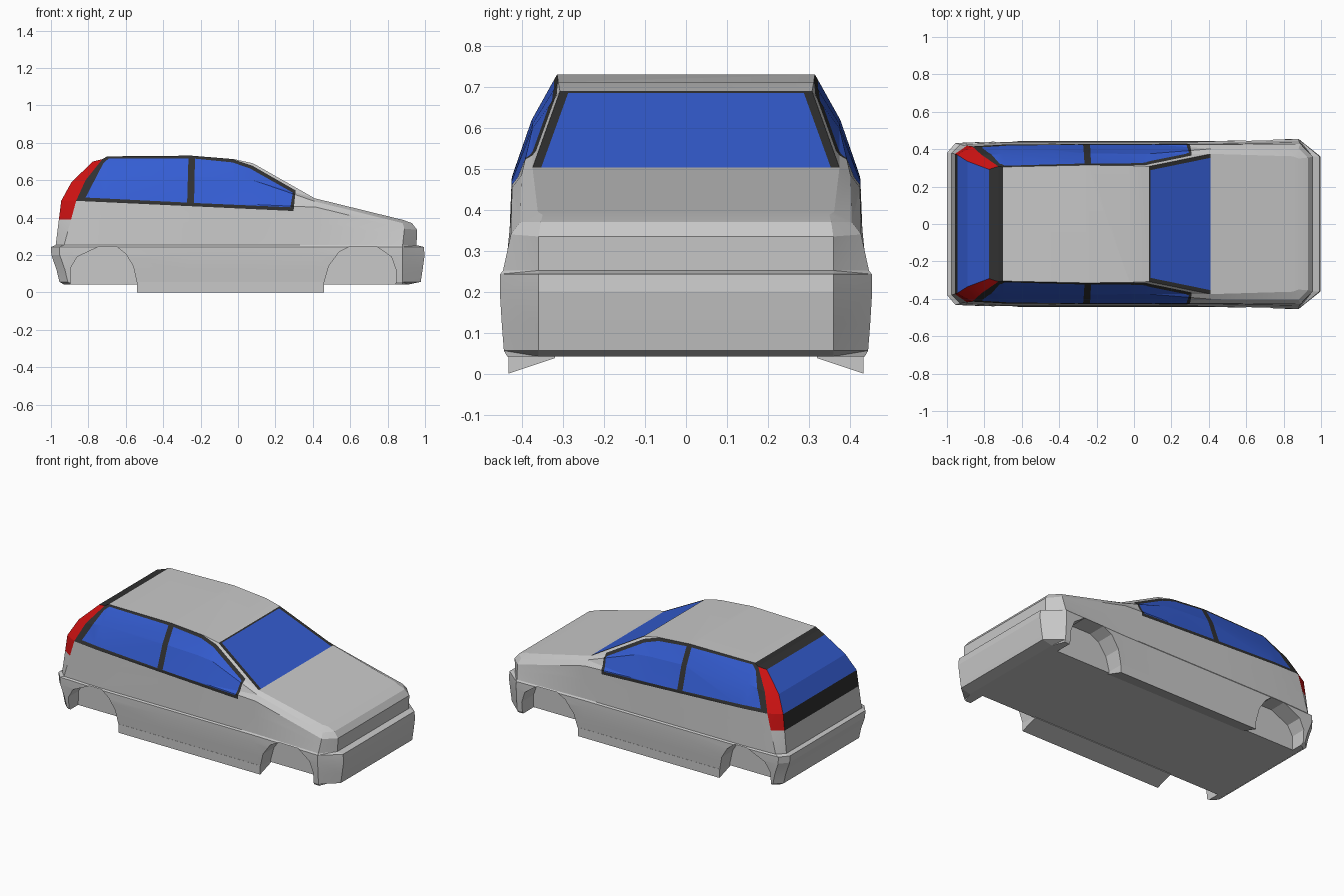
import bpy, bmesh
from mathutils import Vector

cube = bpy.data.objects.get("Cube")
if cube:
    bpy.data.objects.remove(cube)


def material(name, rgb):
    mat = bpy.data.materials.new(name)
    mat.use_nodes = True
    color = (*rgb, 1)
    mat.diffuse_color = color
    mat.node_tree.nodes["Principled BSDF"].inputs["Base Color"].default_value = color
    return mat


MATERIALS = [
    material("silver paint", (.58, .58, .58)),
    material("blue glass", (.035, .11, .65)),
    material("dark trim", (.03, .03, .03)),
    material("red lamp", (.62, .006, .006)),
]
PAINT, GLASS, TRIM, LAMP = range(4)


def make_object(name, bm, materials):
    bmesh.ops.recalc_face_normals(bm, faces=bm.faces[:])
    mesh = bpy.data.meshes.new(name)
    for mat in materials:
        mesh.materials.append(mat)
    bm.to_mesh(mesh)
    bm.free()
    obj = bpy.data.objects.new(name, mesh)
    bpy.context.collection.objects.link(obj)
    return obj


def prism(name, outline, offset):
    """Closed prism: outline points extruded along a vector."""
    bm = bmesh.new()
    face = bm.faces.new([bm.verts.new(p) for p in outline])
    moved = bmesh.ops.extrude_face_region(bm, geom=[face], use_keep_orig=True)
    verts = [g for g in moved["geom"] if isinstance(g, bmesh.types.BMVert)]
    bmesh.ops.translate(bm, verts=verts, vec=offset)
    return make_object(name, bm, [MATERIALS[PAINT]])


def level(z, front, rear, side):
    """Half outline of the lower body at one height, nose to tail."""
    middle = [(x, side, z) for x in (.42, .08, -.02, -.25, -.7)]
    return [(front, .36, z), (.88, side + .012, z), *middle,
            (rear + .045, side - .01, z), (rear, .38, z)]


def blend(a, b, t):
    return [tuple(Vector(p).lerp(Vector(q), t)) for p, q in zip(a, b)]


# Half outlines of the upper body, nose to tail
belt = [(.957, .36, .335), (.89, .428, .34), (.42, .425, .455), (.08, .426, .47),
        (-.02, .426, .47), (-.25, .426, .475), (-.7, .424, .485),
        (-.865, .415, .49), (-.945, .37, .49)]
window_middle = [(.93, .355, .37), (.88, .405, .37), (.415, .402, .485), (.08, .375, .6),
                 (-.02, .375, .61), (-.25, .377, .62), (-.7, .374, .62),
                 (-.815, .37, .6), (-.89, .335, .59)]
roof_rail = [(.88, .35, .388), (.85, .362, .395), (.41, .375, .503), (.08, .308, .69),
             (-.02, .312, .712), (-.25, .315, .731), (-.7, .305, .727),
             (-.725, .308, .712), (-.775, .292, .7)]

shoulder = level(.252, .955, -.975, .435)
rings = [level(.042, .91, -.93, .425), level(.056, .977, -.955, .433),
         level(.12, .987, -.97, .438), level(.2, .998, -.998, .443),
         level(.243, .993, -1, .442), shoulder,
         blend(shoulder, belt, .58), belt, window_middle, roof_rail]
LAMP_BASE = rings.index(belt) - 1

# Body shell lofted through the outlines
bm = bmesh.new()
count = len(belt)
last = 2 * count - 1
loops = []
for ring in rings:
    mirrored = [(x, -y, z) for x, y, z in reversed(ring)]
    loops.append([bm.verts.new(p) for p in ring + mirrored])
for k, (low, high) in enumerate(zip(loops, loops[1:])):
    for j in range(last + 1):
        n = (j + 1) % (last + 1)
        face = bm.faces.new((low[j], low[n], high[n], high[j]))
        if k >= LAMP_BASE and j in (count - 2, count):
            face.material_index = LAMP
        elif k >= LAMP_BASE and j == count - 1:
            face.material_index = TRIM if k == LAMP_BASE else GLASS

# Floor, hood, windshield and roof strips
for loop in (loops[0], loops[-1]):
    for j in range(count - 1):
        face = bm.faces.new((loop[j], loop[j + 1], loop[last - j - 1], loop[last - j]))
        if loop is loops[-1] and (j == 2 or j >= count - 3):
            face.material_index = TRIM
bmesh.ops.recalc_face_normals(bm, faces=bm.faces[:])
bmesh.ops.triangulate(bm, faces=bm.faces[:])


def paint_patch(outline, axis, index, allowed):
    """Cut a convex outline, projected along an axis, into the shell and colour it."""
    along = Vector((0, 1, 0)) if axis == 1 else Vector((0, 0, 1))
    points = [Vector((a, 0, b)) if axis == 1 else Vector((a, b, 0)) for a, b in outline]
    center = sum(points, Vector()) / len(points)
    planes = []
    for p, q in zip(points, points[1:] + points[:1]):
        normal = (q - p).cross(along).normalized()
        if normal.dot(center - p) < 0:
            normal.negate()
        planes.append((p, normal))
    for p, normal in planes:
        faces = [f for f in bm.faces if allowed(f)]
        edges = {e for f in faces for e in f.edges}
        verts = {v for f in faces for v in f.verts}
        bmesh.ops.bisect_plane(bm, geom=[*faces, *edges, *verts], dist=1e-5,
                               plane_co=p, plane_no=normal)
    for f in bm.faces:
        middle = f.calc_center_median()
        if allowed(f) and all(n.dot(middle - p) > 0 for p, n in planes):
            f.material_index = index


def on_side(f):
    c = f.calc_center_median()
    return abs(f.normal.y) > .35 and c.z > .38 and c.x < .5 and f.material_index != LAMP


def on_windshield(f):
    c = f.calc_center_median()
    return .08 < c.x < .41 and abs(c.y) < .38 and f.normal.z > .6 and f.material_index == TRIM


# Side window frames, side glass and windshield glass
paint_patch([(-.88, .49), (.297, .435), (.308, .545), (.075, .678), (-.03, .713),
             (-.25, .74), (-.74, .74)], 1, TRIM, on_side)
paint_patch([(-.815, .507), (-.272, .48), (-.265, .717), (-.69, .717), (-.72, .69)],
            1, GLASS, on_side)
paint_patch([(-.235, .478), (.28, .455), (.293, .533), (.065, .662), (-.03, .695),
             (-.23, .715)], 1, GLASS, on_side)
paint_patch([(.42, .356), (.088, .288), (.088, -.288), (.42, -.356)], 2, GLASS, on_windshield)
body = make_object("body_shell", bm, MATERIALS)

# Wheel wells
front_arch = [(.46, -.1), (.46, .05), (.485, .14), (.54, .215), (.6, .246), (.74, .246),
              (.82, .19), (.845, .12), (.84, -.1)]
rear_arch = [(-.54, -.1), (-.54, .05), (-.56, .14), (-.6, .205), (-.65, .246), (-.74, .246),
             (-.86, .19), (-.895, .13), (-.9, -.1)]
bpy.context.view_layer.objects.active = body
for arch in (front_arch, rear_arch):
    for side in (1, -1):
        cutter = prism("wheel_well_cutter", [(x, side * .33, z) for x, z in arch],
                       (0, side * .3, 0))
        cutter.hide_render = True
        cut = body.modifiers.new("wheel_well", "BOOLEAN")
        cut.operation = "DIFFERENCE"
        cut.solver = "EXACT"
        cut.object = cutter
        bpy.ops.object.modifier_apply(modifier=cut.name)
        bpy.data.objects.remove(cutter)

# Sloping sills under the doors
for name, s in (("left_sill", 1), ("right_sill", -1)):
    prism(name, [(-.54, s * .434, 0), (-.54, s * .434, .056), (-.54, s * .32, .056),
                 (-.54, s * .32, .038)], (1, 0, 0))

# Soft shading on the shell with crisp creases
bpy.ops.object.select_all(action="DESELECT")
body.select_set(True)
bpy.context.view_layer.objects.active = body
bpy.ops.object.shade_smooth_by_angle(angle=.2)
